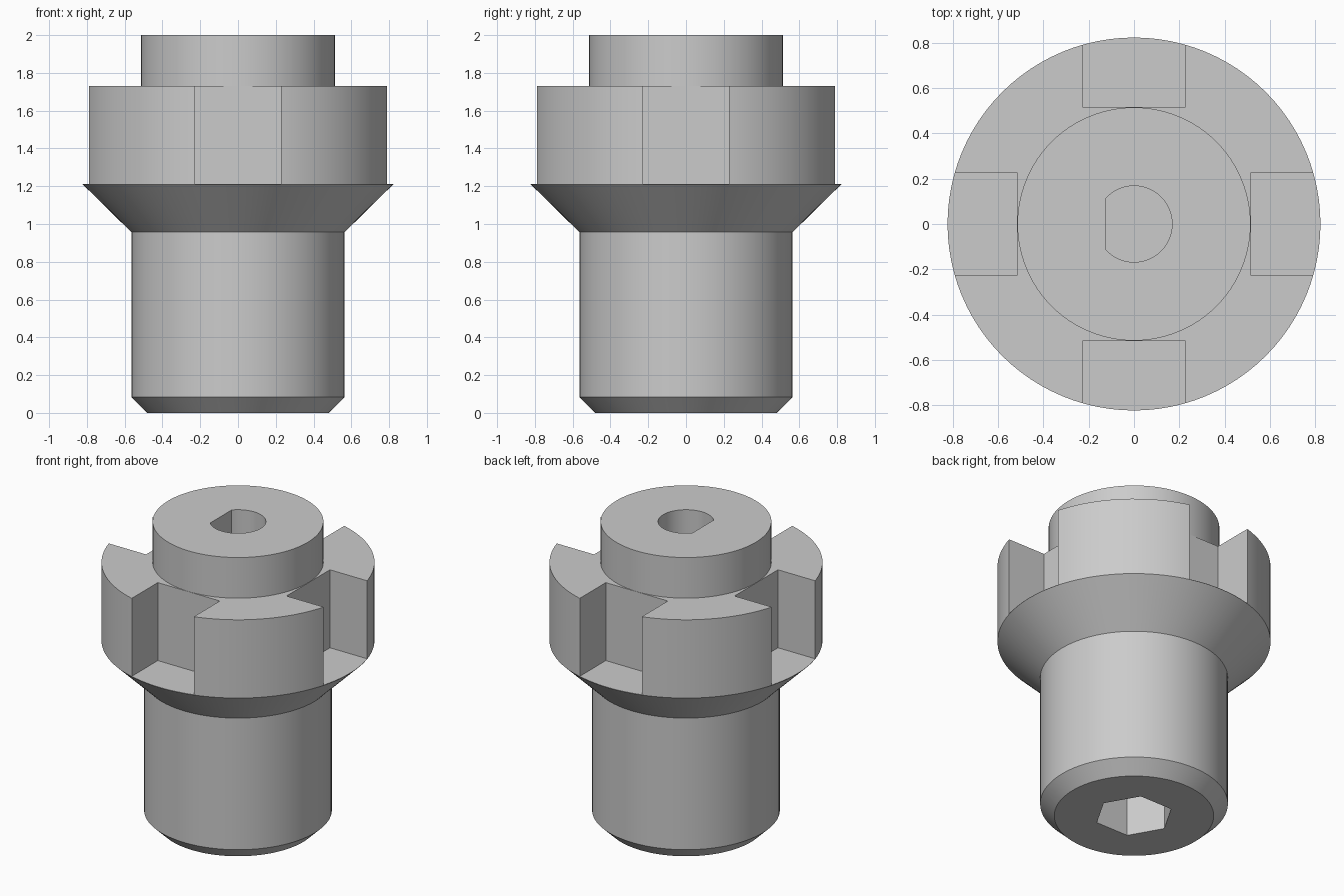
import bpy, bmesh
from math import cos, sin, pi, radians, acos, degrees

cube = bpy.data.objects.get("Cube")
if cube:
    bpy.data.objects.remove(cube, do_unlink=True)

SEGMENTS = 96
RIM_Z, CROWN_Z, TOP_Z = 1.21, 1.73, 2.0
HUB_R, RIM_R, BODY_R = 0.514, 0.822, 0.565
SLOT_HALF, SLOT_IN = 0.228, 0.516

steel = bpy.data.materials.new("plain grey")
steel.use_nodes = True
grey = (0.6, 0.6, 0.6, 1)
steel.diffuse_color = grey
steel.node_tree.nodes["Principled BSDF"].inputs["Base Color"].default_value = grey


def make_object(name, bm):
    bmesh.ops.recalc_face_normals(bm, faces=bm.faces)
    mesh = bpy.data.meshes.new(name)
    bm.to_mesh(mesh)
    bm.free()
    mesh.materials.append(steel)
    obj = bpy.data.objects.new(name, mesh)
    bpy.context.collection.objects.link(obj)
    return obj


def lathe(name, profile):
    """Stack rings of (radius, height) and cap both ends."""
    bm = bmesh.new()
    rings = [[bm.verts.new((r * cos(2 * pi * i / SEGMENTS), r * sin(2 * pi * i / SEGMENTS), z))
              for i in range(SEGMENTS)] for r, z in profile]
    for low, high in zip(rings, rings[1:]):
        for i in range(SEGMENTS):
            j = (i + 1) % SEGMENTS
            bm.faces.new((low[i], low[j], high[j], high[i]))
    bm.faces.new(rings[0][::-1])
    bm.faces.new(rings[-1])
    return make_object(name, bm)


def prism(name, outline, z0, z1):
    """Extrude a flat outline between two heights."""
    bm = bmesh.new()
    face = bm.faces.new([bm.verts.new((x, y, z0)) for x, y in outline])
    top = bmesh.ops.extrude_face_region(bm, geom=[face])["geom"]
    moved = [v for v in top if isinstance(v, bmesh.types.BMVert)]
    bmesh.ops.translate(bm, verts=moved, vec=(0, 0, z1 - z0))
    return make_object(name, bm)


def arc(radius, start, end, count):
    step = (end - start) / count
    return [(radius * cos(radians(start + step * i)), radius * sin(radians(start + step * i)))
            for i in range(count + 1)]


# Turned body: chamfered shank, flared collar, crown and hub
coupling = lathe("coupling_body", [
    (0.48, 0), (BODY_R, 0.083), (BODY_R, 0.957), (RIM_R, RIM_Z),
    (RIM_R, CROWN_Z), (HUB_R, CROWN_Z), (HUB_R, TOP_Z)])

cutters = []

# Four slots that split the crown into jaws
for k in range(4):
    c, s = round(cos(k * pi / 2)), round(sin(k * pi / 2))
    box = [(SLOT_IN, -SLOT_HALF), (1, -SLOT_HALF), (1, SLOT_HALF), (SLOT_IN, SLOT_HALF)]
    outline = [(x * c - y * s, x * s + y * c) for x, y in box]
    cutters.append(prism("slot_cutter", outline, RIM_Z + 0.002, CROWN_Z + 0.1))

# D-shaped shaft bore in the top, flat side towards -x
flat = degrees(acos(-0.125 / 0.168))
cutters.append(prism("bore_cutter", arc(0.168, -flat, flat, 48), 1.2, TOP_Z + 0.1))

# Hexagonal socket in the bottom
cutters.append(prism("socket_cutter", arc(0.238, 0, 300, 5), -0.1, 0.5))

# Cut, then drop the cutters
bpy.ops.object.select_all(action="DESELECT")
coupling.select_set(True)
bpy.context.view_layer.objects.active = coupling
for cutter in cutters:
    cutter.hide_render = True
    mod = coupling.modifiers.new("cut", "BOOLEAN")
    mod.operation = "DIFFERENCE"
    mod.solver = "EXACT"
    mod.object = cutter
    bpy.ops.object.modifier_apply(modifier=mod.name)
    bpy.data.objects.remove(cutter, do_unlink=True)

bpy.ops.object.shade_smooth_by_angle(angle=radians(25))
